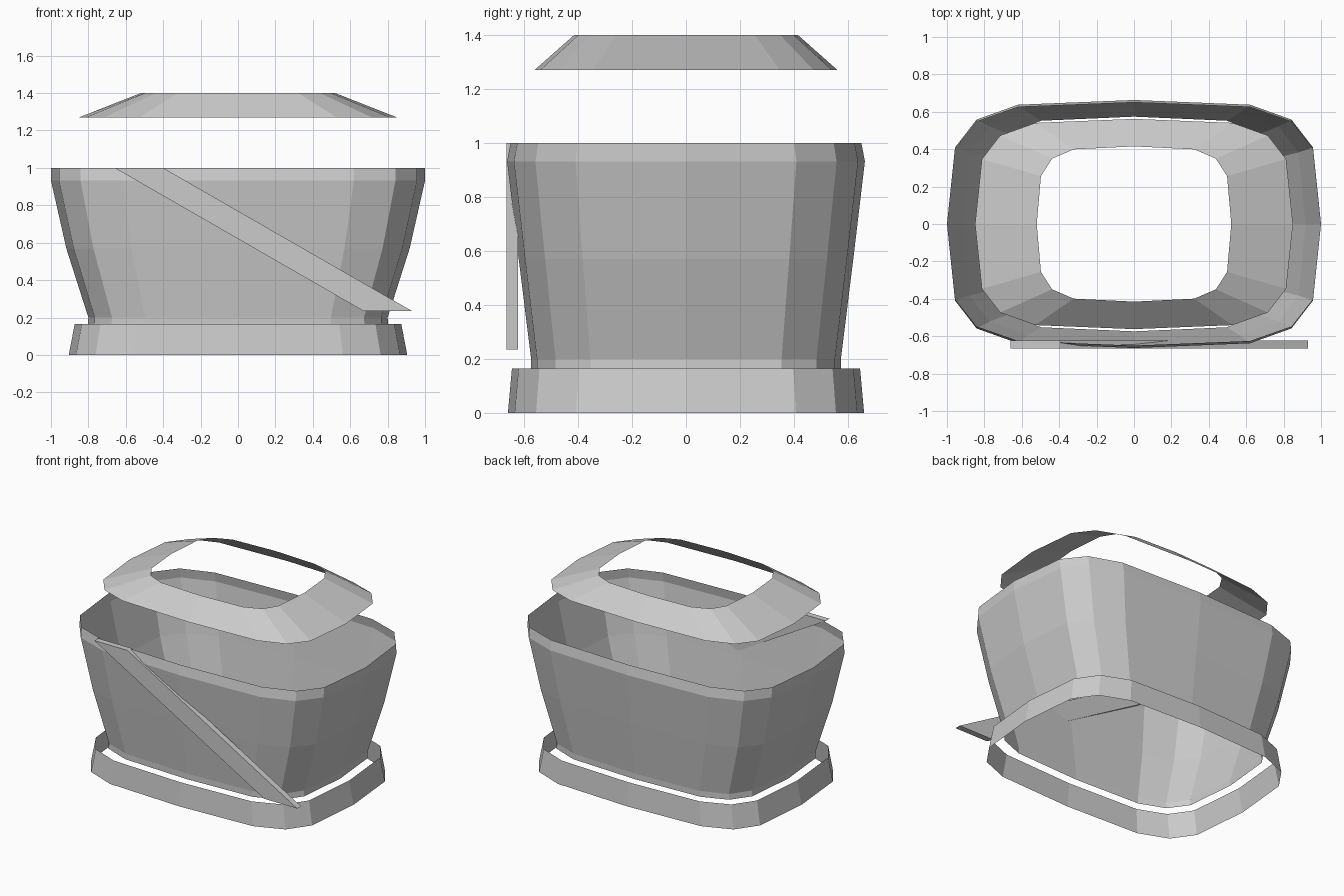
import bpy, bmesh

if "Cube" in bpy.data.objects:
    bpy.data.objects.remove(bpy.data.objects["Cube"])

# One quadrant of the rounded-rectangle outline, as fractions of half width / half depth
QUAD = [(1.0, 0.0), (0.957, 0.617), (0.842, 0.842), (0.62, 0.962), (0.0, 1.0)]
OUTLINE = (QUAD[:4]
           + [(-x, y) for x, y in QUAD[:0:-1]]
           + [(-x, -y) for x, y in QUAD[:4]]
           + [(x, -y) for x, y in QUAD[:0:-1]])


def make_object(name, bm):
    mesh = bpy.data.meshes.new(name)
    bm.normal_update()
    bm.to_mesh(mesh)
    bm.free()
    obj = bpy.data.objects.new(name, mesh)
    bpy.context.collection.objects.link(obj)
    return obj


def loft(name, levels):
    """Open flat-faced shell through levels of (z, half width, half depth)."""
    bm = bmesh.new()
    pts = list(dict.fromkeys((x + 0.0, y + 0.0) for x, y in OUTLINE))
    rings = [[bm.verts.new((x * w, y * d, z)) for x, y in pts]
             for z, w, d in levels]
    n = len(pts)
    for low, high in zip(rings, rings[1:]):
        for i in range(n):
            j = (i + 1) % n
            bm.faces.new((low[i], low[j], high[j], high[i]))
    return make_object(name, bm)


# Base skirt
loft("base_skirt", [(0.0, 0.905, 0.66), (0.165, 0.873, 0.645)])

# Flared body, open at top and bottom
loft("body_shell", [(0.16, 0.803, 0.574), (0.2, 0.8, 0.574), (0.57, 0.918, 0.62),
                    (0.932, 1.0, 0.663), (1.0, 1.0, 0.65)])

# Floating sloped lid ring
loft("lid_ring", [(1.27, 0.85, 0.562), (1.4, 0.52, 0.415)])

# Diagonal strap across the front
bm = bmesh.new()
profile = [(-0.66, 1.0), (0.67, 0.235), (0.93, 0.235), (-0.40, 1.0)]
front = bm.faces.new([bm.verts.new((x, -0.665, z)) for x, z in profile])
moved = bmesh.ops.extrude_face_region(bm, geom=[front], use_keep_orig=True)["geom"]
bmesh.ops.translate(bm, vec=(0, 0.042, 0),
                    verts=[g for g in moved if isinstance(g, bmesh.types.BMVert)])
bmesh.ops.recalc_face_normals(bm, faces=bm.faces)
make_object("front_strap", bm)
